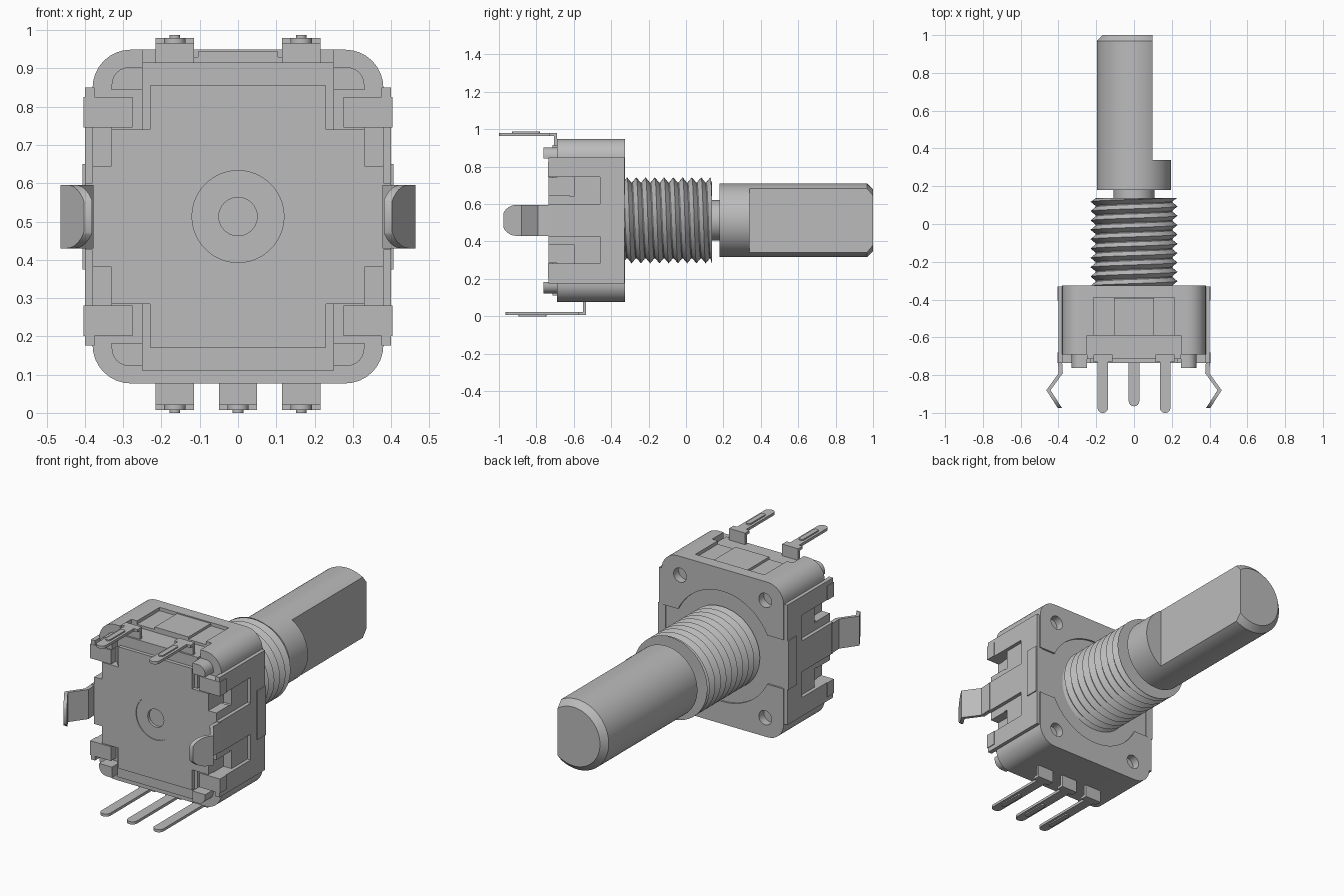
import bpy, bmesh, math
from mathutils import Vector

if "Cube" in bpy.data.objects:
    bpy.data.objects.remove(bpy.data.objects["Cube"])

C = 0.513  # height of the shaft axis
grey = bpy.data.materials.new("plain_grey")
grey.use_nodes = True
COLOUR = (0.5, 0.5, 0.5, 1)
grey.diffuse_color = COLOUR
grey.node_tree.nodes["Principled BSDF"].inputs["Base Color"].default_value = COLOUR


def finish(name, bm):
    bmesh.ops.recalc_face_normals(bm, faces=bm.faces)
    me = bpy.data.meshes.new(name)
    bm.to_mesh(me)
    bm.free()
    me.materials.append(grey)
    ob = bpy.data.objects.new(name, me)
    bpy.context.scene.collection.objects.link(ob)
    return ob


def prism(name, pts, axis, lo, hi):
    """Extrude a 2D outline along an axis (outline uses the other two axes)."""
    bm = bmesh.new()
    def place(p, t):
        return {"x": (t, p[0], p[1]), "y": (p[0], t, p[1]), "z": (p[0], p[1], t)}[axis]
    face = bm.faces.new([bm.verts.new(place(p, lo)) for p in pts])
    new = bmesh.ops.extrude_face_region(bm, geom=[face])["geom"]
    step = Vector(place((0, 0), hi - lo))
    bmesh.ops.translate(bm, vec=step, verts=[v for v in new if isinstance(v, bmesh.types.BMVert)])
    return finish(name, bm)


def box(name, x, y, z):
    return prism(name, [(x[0], z[0]), (x[1], z[0]), (x[1], z[1]), (x[0], z[1])], "y", *y)


def rounded(a, b, r, n=8):
    """Rounded rectangle outline spanning a = (u0, u1) and b = (v0, v1)."""
    pts = []
    for k, (u, v) in enumerate([(a[1] - r, b[1] - r), (a[0] + r, b[1] - r),
                                (a[0] + r, b[0] + r), (a[1] - r, b[0] + r)]):
        for i in range(n + 1):
            t = math.pi / 2 * (k + i / n)
            pts.append((u + r * math.cos(t), v + r * math.sin(t)))
    return pts


def lathe(name, profile, x=0, z=C, n=64):
    """Closed solid turned about a line parallel to y; profile holds (radius, y)."""
    bm = bmesh.new()
    rings = [[bm.verts.new((x + r * math.cos(2 * math.pi * i / n), y,
                            z + r * math.sin(2 * math.pi * i / n))) for i in range(n)]
             for r, y in profile]
    for p, q in zip(rings, rings[1:]):
        for i in range(n):
            bm.faces.new((p[i], p[(i + 1) % n], q[(i + 1) % n], q[i]))
    bm.faces.new(rings[0])
    bm.faces.new(rings[-1])
    return finish(name, bm)


def carve(ob, cutters, mode="DIFFERENCE"):
    for c in cutters:
        m = ob.modifiers.new("cut", "BOOLEAN")
        m.operation, m.object, m.solver = mode, c, "EXACT"
        dg = bpy.context.evaluated_depsgraph_get()
        me = bpy.data.meshes.new_from_object(ob.evaluated_get(dg))
        ob.modifiers.clear()
        ob.data = me
        bpy.data.objects.remove(c)


def smooth(ob):
    bpy.ops.object.select_all(action="DESELECT")
    ob.select_set(True)
    bpy.context.view_layer.objects.active = ob
    bpy.ops.object.shade_smooth_by_angle(angle=math.radians(30))


# Housing with corner holes, back recess, top pocket and side windows
housing = prism("housing", rounded((-.38, .38), (.077, .949), .1), "y", -.69, -.325)
cuts = [lathe("cut", [(.31, -.335), (.31, -.3)]),
        box("cut", (-.5, .5), (-.335, -.3), (.375, .65)),
        box("cut", (-.25, .25), (-.8, -.59), (.915, 1)),
        box("cut", (-.215, .215), (-.6, -.39), (.93, 1))]
for s in (-1, 1):
    for t in (-1, 1):
        cuts.append(lathe("cut", [(.04, -.37), (.04, -.3)], s * .265, C + t * .33, 24))
        cuts.append(box("cut", sorted((s * .33, s * .5)), (-.8, -.6),
                        sorted((C + t * .128, C + t * .232))))
carve(housing, cuts)
smooth(housing)
box("top_panel", (-.105, .105), (-.59, -.392), (.92, .944))

# Front base: plain block plus a stepped cross panel with a central hole
box("base_block", (-.25, .25), (-.715, -.6), (.11, .915))
quarter = [(.38, .132), (.33, .132), (.33, .228), (.23, .228), (.23, .342)]
right = [(x, -z) for x, z in reversed(quarter)] + quarter
outline = [(x, C + z) for x, z in right] + [(-x, C + z) for x, z in reversed(right)]
panel = prism("front_panel", outline, "y", -.735, -.62)
carve(panel, [lathe("cut", [(.12, -.8), (.12, -.731)]), lathe("cut", [(.05, -.8), (.05, -.7)])])
smooth(panel)

# Corner studs on the front
for s in (-1, 1):
    for t in (-1, 1):
        pts = [(.25, .33), (.33, .33)]
        pts += [(.285 + .045 * math.cos(a), .345 + .045 * math.sin(a))
                for a in (math.pi / 12 * i for i in range(7))] + [(.25, .39)]
        smooth(prism("corner_stud", [(s * x, C + t * z) for x, z in pts], "y", -.763, -.68))

# Metal side brackets: slotted plate, folded clips, back flange and snap lug
half = [(-.33, .337), (-.735, .337), (-.735, .232), (-.46, .232), (-.46, .087), (-.735, .087)]
side = [(y, C + z) for y, z in half] + [(y, C - z) for y, z in reversed(half)]
path = [(.392, -.72), (.388, -.79), (.453, -.88), (.392, -.975)]
for s in (-1, 1):
    prism("side_bracket", side, "x", s * .375, s * .4)
    box("back_flange", sorted((s * .36, s * .406)), (-.405, -.331), (.375, .65))
    for t in (-1, 1):
        box("folded_clip", sorted((s * .275, s * .404)), (-.737, -.68),
            sorted((C + t * .232, C + t * .312)))
    strip = [(s * (x + .011), y) for x, y in path]
    strip += [(s * (x - .011), y) for x, y in reversed(path)]
    lug = prism("snap_lug", strip, "z", .43, .596)
    carve(lug, [prism("cut", rounded((-.985, -.6), (.43, .596), .08), "x", -1, 1)], "INTERSECT")
    smooth(lug)


# Terminals: web on the housing, shoulder, slim round-ended pin and raised rib
def terminal(x, z, out, y_web, y_tip, z_web):
    zs = sorted((z, z - out * .015))
    box("terminal_web", (x - .05, x + .05), (y_web - .015, y_web), sorted((z, z_web)))
    box("terminal_shoulder", (x - .05, x + .05), (y_web - .04, y_web), zs)
    smooth(prism("terminal_pin", rounded((x - .028, x + .028), (y_tip, y_web - .01), .027),
                 "z", *zs))
    smooth(prism("terminal_rib", rounded((x - .014, x + .014), (y_tip + .07, y_tip + .22), .0135),
                 "z", *sorted((z - out * .005, z + out * .007))))


for x in (-.165, .165):
    terminal(x, .98, 1, -.69, -1, .9)
for x in (-.165, 0, .165):
    terminal(x, .007, -1, -.535, -.965, .1)

# Threaded bushing: helical ridge over a solid core
pitch, seg, y0, y1 = .0495, 48, -.34, .138
bm = bmesh.new()
rows = 2 * (int((y1 - y0) / pitch) + 3)
grid = []
for i in range(seg + 1):
    a = 2 * math.pi * i / seg
    col = []
    for k in range(rows):
        y = y0 + pitch * (k / 2 + i / seg - 1)
        r = .23 if k % 2 else .2
        col.append(bm.verts.new((r * math.sin(a), min(max(y, y0), y1), C + r * math.cos(a))))
    grid.append(col)
for p, q in zip(grid, grid[1:]):
    for k in range(rows - 1):
        f = bm.faces.new((p[k], q[k], q[k + 1], p[k + 1]))
        f.normal_update()
bmesh.ops.delete(bm, geom=[f for f in bm.faces if f.calc_area() < 1e-7], context="FACES")
bmesh.ops.remove_doubles(bm, verts=bm.verts, dist=1e-5)
smooth(finish("bushing_thread", bm))
smooth(lathe("bushing_core", [(.203, -.4), (.203, .138)]))
smooth(lathe("shaft_neck", [(.108, .1), (.108, .2)]))

# Shaft with chamfered end and a flat on one side
shaft = lathe("shaft", [(.197, .18), (.197, .968), (.165, 1)], n=96)
carve(shaft, [box("cut", (.0985, .4), (.34, 1.2), (0, 1))])
smooth(shaft)
